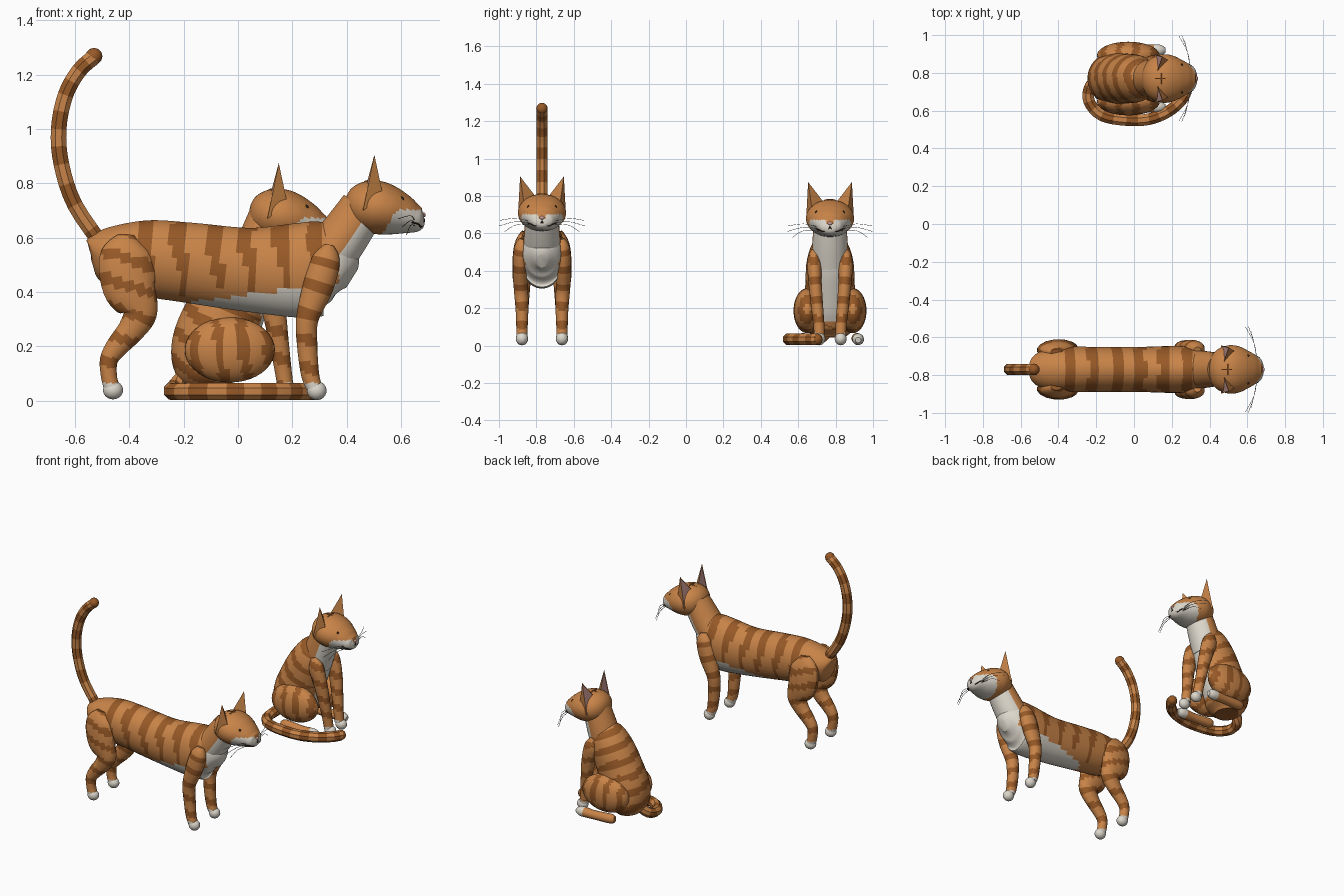
import bpy, bmesh, math
from mathutils import Vector

start_cube = bpy.data.objects.get("Cube")
if start_cube:
    bpy.data.objects.remove(start_cube)


def make_material(name, colour):
    mat = bpy.data.materials.new(name)
    mat.use_nodes = True
    mat.diffuse_color = (*colour, 1)
    mat.node_tree.nodes["Principled BSDF"].inputs["Base Color"].default_value = (*colour, 1)
    return mat


MATERIALS = [
    make_material("orange_fur", (.58, .23, .065)),
    make_material("brown_stripe", (.31, .1, .02)),
    make_material("white_fur", (.72, .68, .6)),
    make_material("ear_pink", (.62, .34, .31)),
    make_material("dark_line", (.03, .015, .01)),
    make_material("whisker_grey", (.25, .25, .25)),
    make_material("eye_amber", (.6, .25, .03)),
]
ORANGE, BROWN, WHITE, PINK, DARK, GREY, AMBER = range(len(MATERIALS))
Y_AXIS, Z_AXIS = Vector((0, 1, 0)), Vector((0, 0, 1))


def finish(name, bm, origin, paint, smooth=True):
    """Colour faces by a rule in local space, then place the part."""
    bmesh.ops.recalc_face_normals(bm, faces=bm.faces)
    mesh = bpy.data.meshes.new(name)
    for face in bm.faces:
        if callable(paint):
            face.material_index = paint(face.calc_center_median(), face.normal)
        elif paint is not None:
            face.material_index = paint
    bm.to_mesh(mesh)
    bm.free()
    for mat in MATERIALS:
        mesh.materials.append(mat)
    if smooth:
        mesh.shade_smooth()
        mesh.set_sharp_from_angle(angle=math.radians(35))
    obj = bpy.data.objects.new(name, mesh)
    obj.location = origin
    bpy.context.collection.objects.link(obj)
    return obj


def spline(points, steps):
    """Smooth interpolation through rows of numbers."""
    rows = [Vector(p) for p in points]
    rows = [rows[0]] + rows + [rows[-1]]
    out = []
    for a, b, c, d in zip(rows, rows[1:], rows[2:], rows[3:]):
        for i in range(steps):
            t = i / steps
            out.append(b + (c - a) * (t / 2) + (a * 2 - b * 5 + c * 4 - d) * (t * t / 2)
                       + (b * 3 - a - c * 3 + d) * (t ** 3 / 2))
    return out + [rows[-1]]


def tube(name, points, origin, paint, sides=16, steps=6, mirror=1, ref=Y_AXIS):
    """Loft of ellipses; rows are x, y, z, half width, half depth.
    A list of paints colours the rings in turn."""
    rows = spline(points, steps)
    centres = [Vector((r[0], r[1] * mirror, r[2])) for r in rows]
    bm = bmesh.new()
    rings = []
    for i, (row, centre) in enumerate(zip(rows, centres)):
        tangent = (centres[min(i + 1, len(rows) - 1)] - centres[max(i - 1, 0)]).normalized()
        across = (ref - tangent * ref.dot(tangent)).normalized()
        depth = tangent.cross(across)
        ring = []
        for k in range(sides):
            a = math.tau * (k + .5) / sides
            ring.append(bm.verts.new(centre + across * math.cos(a) * max(row[3], .001)
                                     + depth * math.sin(a) * max(row[4], .001)))
        rings.append(ring)
    bands = paint if isinstance(paint, list) else None
    for i, (a, b) in enumerate(zip(rings, rings[1:])):
        for k in range(sides):
            n = (k + 1) % sides
            face = bm.faces.new((a[k], a[n], b[n], b[k]))
            if bands:
                face.material_index = bands[i // 2 % len(bands)]
    for end in (rings[0], rings[-1]):
        cap = bm.faces.new(end)
        cap.material_index = bands[0] if bands else 0
    return finish(name, bm, origin, None if bands else paint)


def round_tube(name, path, radius, origin, paint, **options):
    return tube(name, [(*p, radius, radius) for p in path], origin, paint, **options)


def blob(name, centre, radii, origin, paint, turn=0, sides=24):
    bm = bmesh.new()
    bmesh.ops.create_uvsphere(bm, u_segments=sides, v_segments=sides // 2, radius=1)
    c, s = math.cos(turn), math.sin(turn)
    for v in bm.verts:
        x, y, z = (v.co[i] * radii[i] for i in range(3))
        v.co = Vector((x * c - y * s, x * s + y * c, z)) + Vector(centre)
    return finish(name, bm, origin, paint)


def wave(distance, period):
    return math.cos(math.tau * distance / period)


# Colour rules
def paint_body(c, n):
    if c.z < .385 + .13 * c.x or c.x > .37 + .5 * max(0, c.z - .54):
        return WHITE
    fade = .1 + 4 * max(0, .6 - c.z)
    return BROWN if c.x > -.4 and wave(c.x + .335 + .012 * math.sin(c.z * 24), .125) > fade else ORANGE


def paint_sitting_body(c, n):
    if n.x > .3 and abs(c.y) < .05 + .08 * (c.z - .2) and c.z > .13:
        return WHITE
    along = c.z * .85 + c.x * .5 + .01 * math.sin(c.y * 30)
    return BROWN if wave(along, .095) > .15 + max(0, n.x) * .9 else ORANGE


def paint_leg(c, n):
    return WHITE if c.z < .065 else BROWN if wave(c.z + c.x * .3, .1) > .3 else ORANGE


def paint_haunch(c, n):
    return BROWN if wave(c.x + .35 * c.z + .02 * math.sin(c.z * 16), .09) > .3 else ORANGE


def paint_neck(c, n):
    return WHITE if n.x * .8 - n.z * .6 > .25 else ORANGE


def paint_head(c, n):
    top = .678 if abs(c.y) < .02 else .702
    return WHITE if c.z < top and c.x > .53 + .6 * (c.z - .61) else ORANGE


def paint_foot(c, n):
    return WHITE if c.x > .1 else ORANGE


def ear(name, origin, side):
    """Three-sided pointed ear with an inset inner face."""
    bm = bmesh.new()
    inner, outer, front, tip = (bm.verts.new((x, y * side, z)) for x, y, z in (
        (.47, .025, .785), (.46, .128, .7), (.535, .095, .75), (.502, .117, .905)))
    lining = bm.faces.new((inner, outer, tip))
    for trio in ((inner, front, tip), (front, outer, tip), (inner, outer, front)):
        bm.faces.new(trio)
    bmesh.ops.recalc_face_normals(bm, faces=bm.faces)
    bmesh.ops.inset_individual(bm, faces=[lining], thickness=.009, depth=-.003)
    lining.material_index = PINK
    finish(name, bm, origin, None, smooth=False)


def head(cat, origin):
    tube(cat + "_head", [(.393, 0, .715, .012, .012), (.405, 0, .715, .06, .05),
                         (.44, 0, .715, .105, .083), (.5, 0, .713, .128, .098),
                         (.555, 0, .7, .122, .092), (.605, 0, .685, .098, .075),
                         (.645, 0, .672, .075, .056), (.672, 0, .667, .055, .042),
                         (.685, 0, .667, .025, .02)], origin, paint_head, sides=40)
    blob(cat + "_nose", (.683, 0, .684), (.008, .014, .009), origin, PINK, sides=12)
    # Forehead marking
    round_tube(cat + "_brow_stripe", [(.465, 0, .805), (.5, 0, .811), (.54, 0, .797)], .004,
               origin, BROWN, sides=6)
    round_tube(cat + "_brow_bar", [(.5, -.03, .808), (.5, 0, .811), (.5, .03, .808)], .004,
               origin, BROWN, sides=6, ref=Z_AXIS)
    for label, side in (("right", -1), ("left", 1)):
        tag = cat + "_" + label
        ear(tag + "_ear", origin, side)
        blob(tag + "_eye", (.597, .07 * side, .74), (.011, .026, .013), origin, AMBER, side * .6, 16)
        blob(tag + "_pupil", (.603, .072 * side, .741), (.009, .008, .011), origin, DARK, side * .6, 12)
        round_tube(tag + "_mouth", [(.686, 0, .67), (.684, .006, .655), (.674, .035, .64),
                                    (.664, .06, .65), (.64, .076, .656)], .003, origin, DARK,
                   sides=6, mirror=side, ref=Z_AXIS)
        for i, (drop, reach) in enumerate(((.01, .225), (-.02, .23), (-.05, .2))):
            round_tube(f"{tag}_whisker_{i}", [(.65, .06, .66 + drop * .3), (.635, .14, .675 + drop * .6),
                                              (.59 + i * .015, reach, .66 + drop)], .0014,
                       origin, GREY, sides=4, mirror=side, ref=Z_AXIS)


# Walking cat
walk = Vector((0, -.77, 0))
head("walking", walk)
tube("walking_body", [(-.535, 0, .5, .03, .02), (-.52, 0, .505, .07, .085), (-.46, 0, .53, .11, .11),
                      (-.34, 0, .525, .12, .14), (-.18, 0, .508, .12, .148), (.04, 0, .482, .12, .155),
                      (.23, 0, .48, .125, .175), (.32, 0, .487, .115, .168), (.385, 0, .47, .09, .11),
                      (.42, 0, .45, .03, .04)], walk, paint_body, sides=40, steps=8)
tube("walking_neck", [(.31, 0, .51, .1, .1), (.37, 0, .58, .098, .095), (.46, 0, .71, .085, .085)],
     walk, paint_neck, sides=32)
round_tube("walking_tail", [(-.49, 0, .56), (-.6, 0, .72), (-.65, 0, .87), (-.66, 0, 1), (-.635, 0, 1.125),
                            (-.585, 0, 1.215), (-.53, 0, 1.265)], .031, walk, [BROWN, ORANGE],
           sides=8, steps=4)
blob("walking_tail_tip", (-.53, 0, 1.268), (.031, .031, .031), walk, BROWN, sides=12)
for label, side in (("right", -1), ("left", 1)):
    tube(f"walking_{label}_front_leg", [(.335, .1, .57, .02, .02), (.325, .11, .52, .04, .052),
                                        (.295, .115, .42, .042, .057), (.255, .112, .3, .039, .042),
                                        (.255, .107, .2, .035, .038), (.265, .107, .1, .031, .034),
                                        (.28, .107, .05, .03, .03)], walk, paint_leg, mirror=side)
    blob(f"walking_{label}_front_paw", (.29, .107 * side, .037), (.036, .033, .035), walk, WHITE)
    tube(f"walking_{label}_hind_leg", [(-.41, .09, .61, .02, .03), (-.415, .1, .54, .048, .095),
                                       (-.4, .107, .42, .053, .1), (-.362, .107, .33, .046, .068),
                                       (-.39, .107, .265, .04, .052), (-.445, .107, .2, .035, .042),
                                       (-.475, .107, .15, .032, .034), (-.475, .107, .09, .03, .03),
                                       (-.465, .107, .05, .03, .03)], walk, paint_leg, mirror=side)
    blob(f"walking_{label}_hind_paw", (-.46, .107 * side, .039), (.037, .033, .034), walk, WHITE)

# Sitting cat
sit = Vector((0, .77, 0))
head("sitting", sit + Vector((-.352, 0, -.03)))
tube("sitting_body", [(-.11, 0, .045, .08, .07), (-.11, 0, .1, .135, .125), (-.095, 0, .2, .14, .15),
                      (-.045, 0, .33, .132, .145), (.005, 0, .44, .126, .13), (.045, 0, .53, .1, .1),
                      (.07, 0, .58, .05, .05)], sit, paint_sitting_body, sides=40, steps=10)
tube("sitting_neck", [(.04, 0, .44, .1, .1), (.08, 0, .55, .095, .095), (.125, 0, .68, .085, .085)],
     sit, paint_neck, sides=32)
round_tube("sitting_tail", [(-.17, .0, .11), (-.23, -.04, .05), (-.238, -.12, .034), (-.17, -.195, .034),
                            (-.04, -.22, .034), (.08, -.215, .034), (.18, -.175, .034), (.25, -.115, .034),
                            (.275, -.07, .034)], .033, sit, [BROWN, ORANGE], sides=8, steps=4, ref=Z_AXIS)
blob("sitting_tail_tip", (.275, -.07, .034), (.031, .031, .031), sit, BROWN, sides=12)
for label, side in (("right", -1), ("left", 1)):
    tube(f"sitting_{label}_front_leg", [(.085, .08, .51, .02, .02), (.1, .085, .45, .038, .05),
                                        (.13, .08, .34, .036, .045), (.15, .07, .22, .033, .037),
                                        (.165, .06, .12, .03, .032), (.175, .057, .05, .029, .03)],
         sit, paint_leg, mirror=side)
    blob(f"sitting_{label}_front_paw", (.187, .057 * side, .036), (.037, .032, .034), sit, WHITE)
    blob(f"sitting_{label}_haunch", (-.03, .122 * side, .187), (.166, .073, .12), sit, paint_haunch, sides=40)
    tube(f"sitting_{label}_hind_foot", [(-.11, .14, .04, .02, .02), (-.08, .145, .038, .03, .03),
                                        (.04, .15, .034, .029, .028), (.13, .15, .034, .031, .031),
                                        (.165, .15, .03, .015, .015)], sit, paint_foot, mirror=side)
